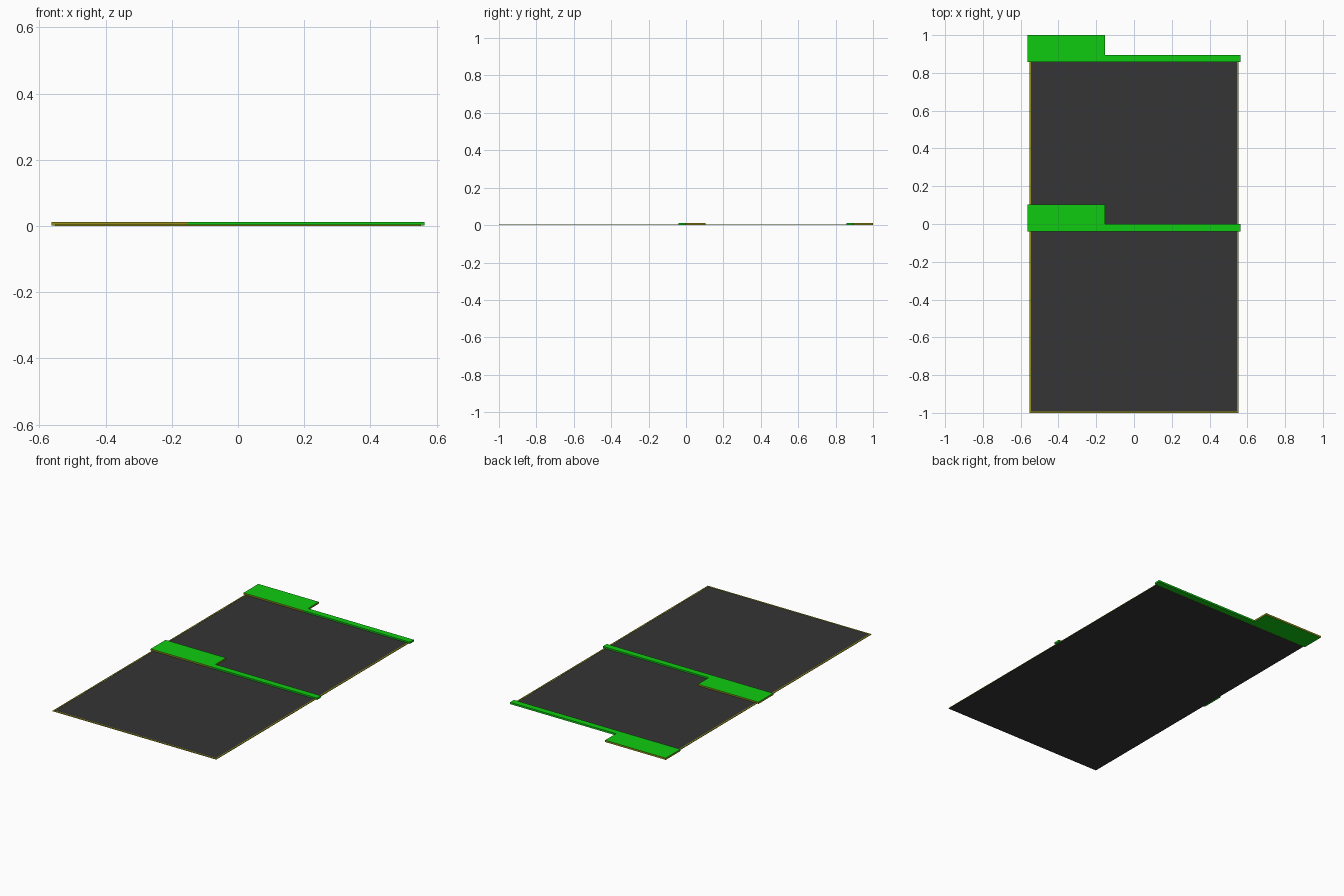
import bpy

if "Cube" in bpy.data.objects:
    bpy.data.objects.remove(bpy.data.objects["Cube"])


def material(name, rgb):
    m = bpy.data.materials.new(name)
    m.diffuse_color = (*rgb, 1)
    m.use_nodes = True
    m.node_tree.nodes["Principled BSDF"].inputs["Base Color"].default_value = m.diffuse_color
    return m


DARK = material("dark_panel", (0.035, 0.035, 0.035))
GREEN = material("green", (0.005, 0.6, 0.005))
OLIVE = material("olive_trim", (0.3, 0.28, 0.01))


def box(name, x, y, z, mat, side_mat=None):
    """Box from min/max pairs; side faces can take a second material."""
    bpy.ops.mesh.primitive_cube_add(
        size=1, location=[(a + b) / 2 for a, b in (x, y, z)])
    ob = bpy.context.object
    ob.name = name
    for v in ob.data.vertices:
        for i, (a, b) in enumerate((x, y, z)):
            v.co[i] *= b - a
    ob.data.materials.append(mat)
    if side_mat:
        ob.data.materials.append(side_mat)
        for p in ob.data.polygons:
            if abs(p.normal.z) < 0.5:
                p.material_index = 1
    return ob


def border(name, x, y, z, w):
    """Three thin trim strips along the left, right and front edges."""
    box(name + "_left", (x[0], x[0] + w), y, z, OLIVE)
    box(name + "_right", (x[1] - w, x[1]), y, z, OLIVE)
    box(name + "_front", (x[0] + w, x[1] - w), (y[0], y[0] + w), z, OLIVE)


# Long dark sheet with an olive rim on its upper side
W, END = 0.553, 0.858
box("sheet", (-W, W), (-1, END), (0, 0.003), DARK, OLIVE)
border("sheet_trim", (-W, W), (-1, END), (0.003, 0.004), 0.008)

# Each of the two rows: a wide tab on the left, a slim bar to its right
for row, y in (("back", 0.857), ("middle", -0.039)):
    box(row + "_tab", (-0.563, -0.153), (y, y + 0.143), (0.001, 0.012), GREEN, OLIVE)
    box(row + "_bar", (-0.153, 0.563), (y, y + 0.038), (0.001, 0.012), GREEN)
